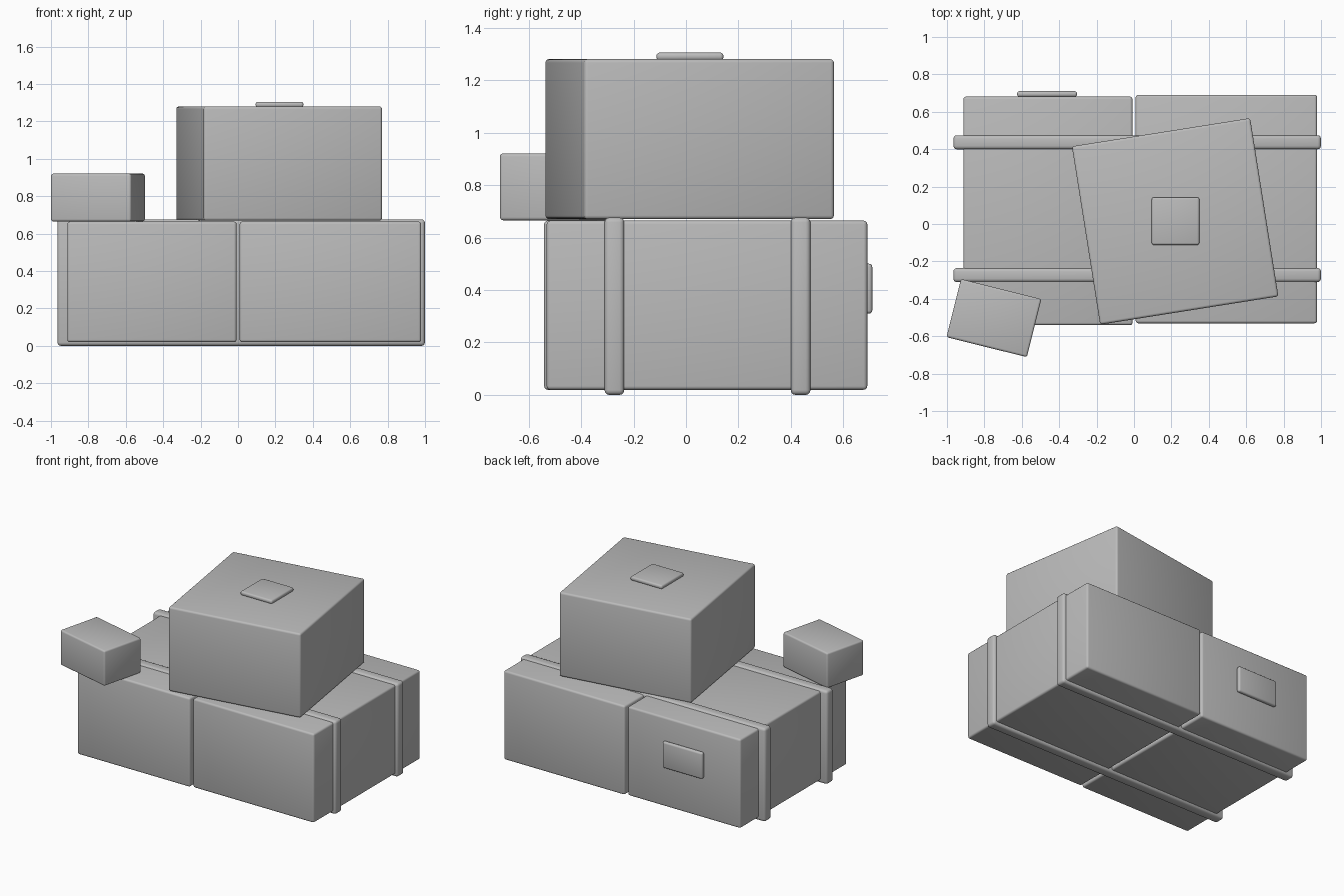
import bpy, bmesh, math
from mathutils import Matrix

if "Cube" in bpy.data.objects:
    bpy.data.objects.remove(bpy.data.objects["Cube"])

grey = bpy.data.materials.new("plain grey")
grey.diffuse_color = (0.5, 0.5, 0.5, 1)
grey.use_nodes = True
grey.node_tree.nodes["Principled BSDF"].inputs["Base Color"].default_value = grey.diffuse_color


def box(name, centre, size, angle=0, bevel=0.014):
    """Rounded box, turned about z by angle degrees."""
    bm = bmesh.new()
    bmesh.ops.create_cube(bm, size=1, matrix=Matrix.Diagonal((*size, 1)))
    bmesh.ops.bevel(bm, geom=bm.edges[:], offset=bevel, segments=3,
                    profile=0.5, affect='EDGES', clamp_overlap=True)
    mesh = bpy.data.meshes.new(name)
    bm.to_mesh(mesh)
    bm.free()
    mesh.materials.append(grey)
    ob = bpy.data.objects.new(name, mesh)
    ob.location = centre
    ob.rotation_euler.z = math.radians(angle)
    bpy.context.collection.objects.link(ob)
    bpy.context.view_layer.objects.active = ob
    ob.select_set(True)
    bpy.ops.object.shade_smooth_by_angle(angle=math.radians(35))
    ob.select_set(False)
    return ob


# Two large boxes side by side
box("left_box", (-0.46, 0.07, 0.342), (0.904, 1.222, 0.645))
box("right_box", (0.494, 0.08, 0.342), (0.97, 1.222, 0.645))

# Straps round both boxes
for name, y in (("front_strap", -0.273), ("back_strap", 0.437)):
    box(name, (0.017, y, 0.338), (1.965, 0.075, 0.676), bevel=0.018)

# Turned box on top and its label
box("top_box", (0.22, 0.014, 0.975), (0.965, 0.965, 0.61), -0 + 9)
bpy.data.objects["top_box"].rotation_euler.z = math.radians(9)
box("top_label", (0.222, 0.015, 1.29), (0.255, 0.255, 0.03), bevel=0.012)

# Small turned box at the front left corner
box("small_box", (-0.749, -0.503, 0.793), (0.443, 0.32, 0.255), -14, 0.012)

# Label on the back of the left box
box("back_label", (-0.465, 0.695, 0.405), (0.32, 0.03, 0.19), bevel=0.012)
